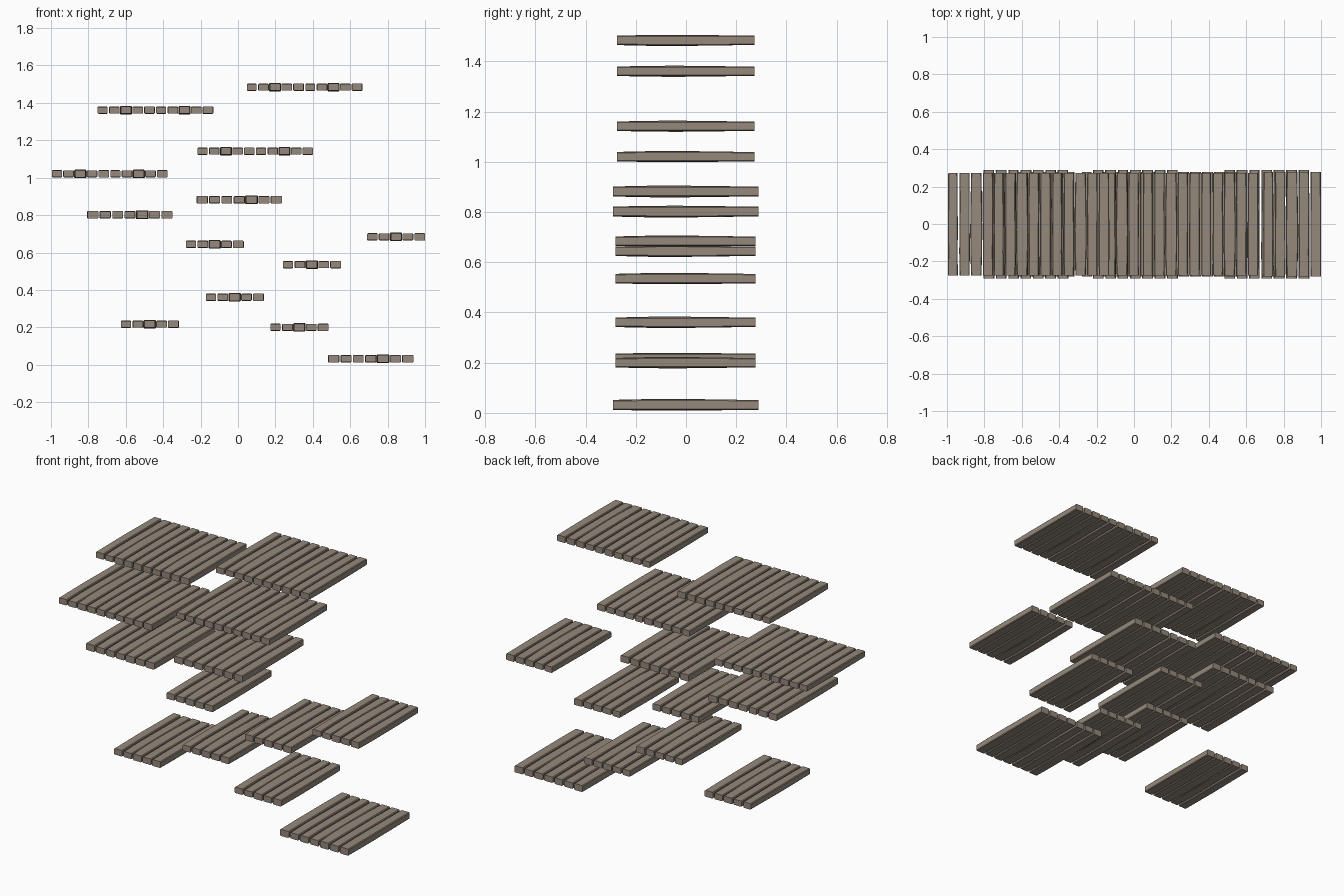
import bpy, bmesh

if "Cube" in bpy.data.objects:
    bpy.data.objects.remove(bpy.data.objects["Cube"])

wood = bpy.data.materials.new("weathered_wood")
wood.diffuse_color = (0.30, 0.25, 0.20, 1)
wood.use_nodes = True
wood.node_tree.nodes["Principled BSDF"].inputs["Base Color"].default_value = wood.diffuse_color

# Five plank variants: (half width, half height) at five stations along y
STATIONS = (-0.28, -0.15, -0.03, 0.12, 0.277)
PLANKS = [
    [(.027, .018), (.026, .020), (.027, .020), (.026, .019), (.025, .018)],
    [(.027, .017), (.029, .019), (.028, .019), (.027, .018), (.028, .017)],
    [(.028, .019), (.032, .022), (.033, .0225), (.031, .021), (.028, .018)],
    [(.028, .018), (.027, .019), (.028, .019), (.029, .019), (.027, .018)],
    [(.028, .019), (.029, .020), (.029, .020), (.028, .020), (.027, .019)],
]
PITCH = 0.0635


def add_plank(bm, kind, x, s):
    # Box-like beam with small chamfers, lofted through the stations
    rings = []
    for y, (w, h) in zip(STATIONS, PLANKS[kind]):
        c = 0.004
        prof = [(-w + c, -h), (w - c, -h), (w, -h + c), (w, h - c),
                (w - c, h), (-w + c, h), (-w, h - c), (-w, -h + c)]
        rings.append([bm.verts.new((x + px * s, y * s, pz * s)) for px, pz in prof])
    for a, b in zip(rings, rings[1:]):
        for i in range(8):
            j = (i + 1) % 8
            bm.faces.new((a[i], a[j], b[j], b[i]))
    bm.faces.new(rings[0])
    bm.faces.new(rings[-1][::-1])


def platform_mesh(name, order, s):
    bm = bmesh.new()
    n = len(order)
    for i, kind in enumerate(order):
        add_plank(bm, kind, (i - (n - 1) / 2) * PITCH * s, s)
    bmesh.ops.recalc_face_normals(bm, faces=bm.faces[:])
    me = bpy.data.meshes.new(name)
    bm.to_mesh(me)
    bm.free()
    me.materials.append(wood)
    return me


# Three platform sizes and where each one floats (x, z)
SIZES = {
    "large_platform": ([0, 1, 2, 3, 4] * 2, 0.985,
                       [(.355, 1.484), (-.442, 1.361), (.092, 1.142), (-.687, 1.021)]),
    "medium_platform": ([4, 1, 0, 1, 2, 3, 4], 1.04,
                        [(.007, .882), (-.578, .802), (.71, .032)]),
    "small_platform": ([0, 1, 2, 3, 4], 1.0,
                       [(-.125, .644), (.845, .684), (.395, .535),
                        (-.018, .361), (-.472, .217), (.328, .2)]),
}
for name, (order, s, spots) in SIZES.items():
    mesh = platform_mesh(name, order, s)
    low = -min(v.co.z for v in mesh.vertices)
    for k, (x, z) in enumerate(spots):
        ob = bpy.data.objects.new(f"{name}_{k + 1}", mesh)
        ob.location = (x, 0, max(z, low))
        bpy.context.collection.objects.link(ob)
